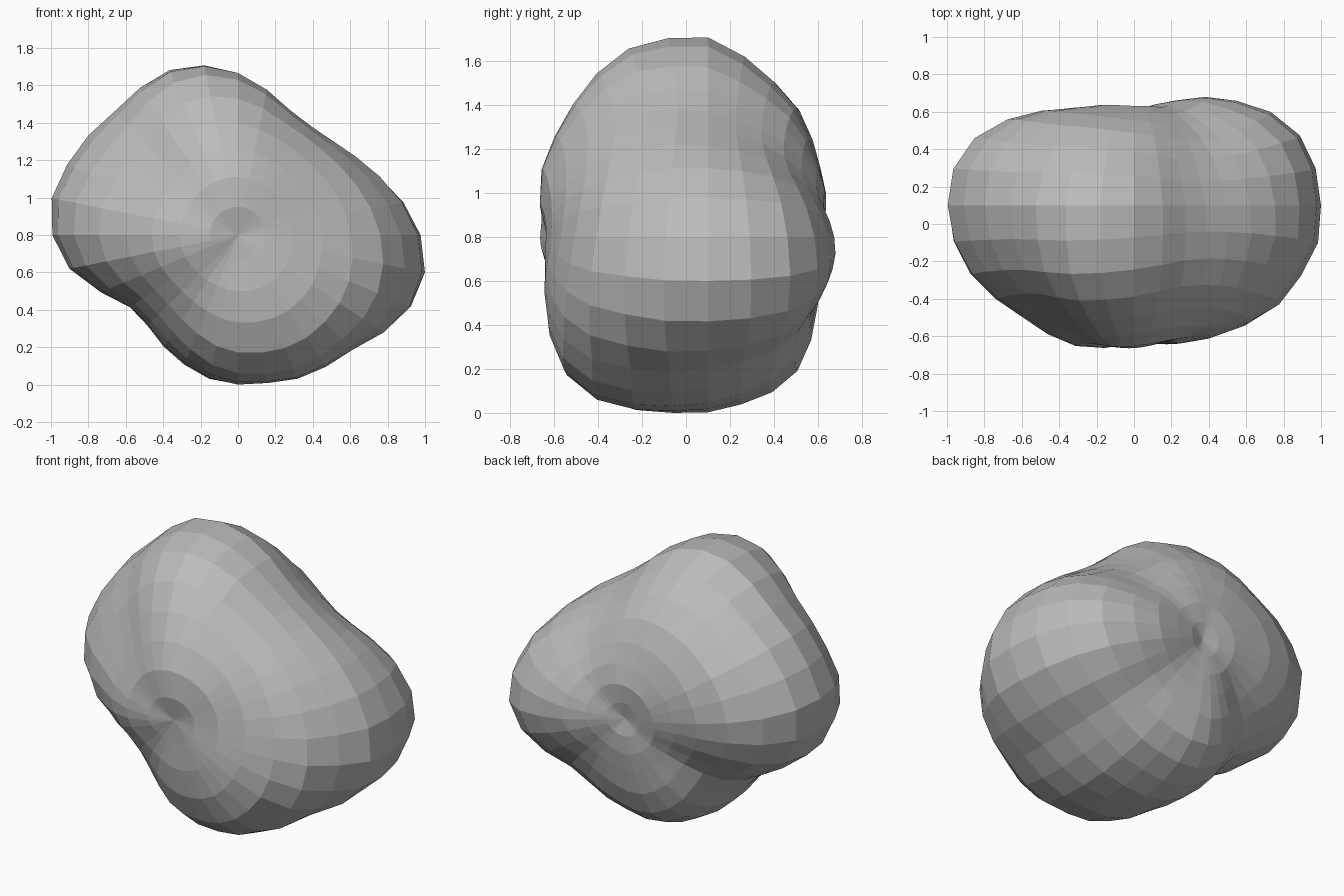
import bpy
import bmesh
import math
from mathutils import Matrix, Vector

default_cube = bpy.data.objects.get("Cube")
if default_cube:
    bpy.data.objects.remove(default_cube, do_unlink=True)

SEGMENTS, RINGS = 32, 16
CENTRE = Vector((0, 0.1, 0.8))

# Radius of the boulder's widest outline, counter-clockwise from +x
OUTLINE = [.98, .91, .83, .76, .71, .69, .71, .78,
           .86, .92, .95, .94, .93, .96, .99, 1.02,
           1, .93, .81, .71, .70, .73, .76, .79,
           .80, .80, .82, .83, .85, .93, 1, 1.02]

# Radius from the front pole to the back pole along four sides
RIGHT = [.73, .75, .77, .80, .85, .91, .94, .98,
         .98, .98, .96, .89, .79, .70, .61, .55, .50]
TOP = [.73, .78, .82, .84, .87, .91, .94, .93,
       .91, .83, .75, .69, .63, .59, .57, .53, .50]
LEFT = [.73, .78, .82, .84, .86, .91, .96, .99,
        1, .99, .93, .82, .71, .62, .57, .53, .50]
BOTTOM = [.73, .74, .79, .85, .90, .90, .86, .82,
          .80, .78, .77, .74, .67, .60, .56, .53, .50]
SIDES = [(0, RIGHT), (9, TOP), (16, LEFT), (24, BOTTOM), (SEGMENTS, RIGHT)]

# Soft lumps and hollows between the sides: turn, ring, height
LUMPS = [(28, 4.5, .07), (21, 4.5, -.08), (13, 4.5, -.06), (3, 11, -.07),
         (6.5, 11, .04), (12, 11, .05), (18, 11, -.05), (27.5, 11, -.06)]
LUMP_WIDTH = 2.5


def sample(values, position, closed=False):
    """Read a list at a fractional position."""
    low = math.floor(position + 1e-6)
    part = position - low
    if closed:
        first, second = low % len(values), (low + 1) % len(values)
    else:
        first = max(0, min(low, len(values) - 1))
        second = min(first + 1, len(values) - 1)
    return values[first] + (values[second] - values[first]) * part


def side_radius(turn, ring):
    """Blend smoothly between the two neighbouring side profiles."""
    for (start, before), (end, after) in zip(SIDES, SIDES[1:]):
        if turn <= end:
            part = (turn - start) / (end - start)
            ease = (1 - math.cos(math.pi * part)) / 2
            a, b = sample(before, ring), sample(after, ring)
            return a + (b - a) * ease
    return sample(RIGHT, ring)


def lump_height(turn, ring):
    """Add up the soft lumps, wrapping around the boulder."""
    total = 0
    for lump_turn, lump_ring, height in LUMPS:
        gap = abs(turn - lump_turn)
        gap = min(gap, SEGMENTS - gap)
        distance = math.hypot(gap, ring - lump_ring) / LUMP_WIDTH
        total += height * math.exp(-distance ** 2)
    return total


def boulder_radius(direction):
    """Side profile and lumps, plus outline detail that fades at the poles."""
    turn = math.atan2(direction.z, direction.x) % math.tau / math.tau * SEGMENTS
    latitude = math.asin(max(-1, min(1, direction.y)))
    ring = (latitude / math.pi + 0.5) * RINGS
    detail = sample(OUTLINE, turn, closed=True) - side_radius(turn, RINGS / 2)
    radius = side_radius(turn, ring) + detail * math.cos(latitude) ** 3
    return radius + lump_height(turn, ring)


# Boulder: a faceted sphere with poles at front and back, pushed into shape
bm = bmesh.new()
bmesh.ops.create_uvsphere(bm, u_segments=SEGMENTS, v_segments=RINGS, radius=1)
bmesh.ops.rotate(bm, verts=bm.verts, matrix=Matrix.Rotation(math.pi / 2, 3, 'X'))
for vert in bm.verts:
    direction = vert.co.normalized()
    vert.co = CENTRE + direction * boulder_radius(direction)

# Rest the boulder on the ground
lowest = min(vert.co.z for vert in bm.verts)
bmesh.ops.translate(bm, verts=bm.verts, vec=(0, 0, -lowest))
bmesh.ops.recalc_face_normals(bm, faces=bm.faces)

mesh = bpy.data.meshes.new("boulder")
bm.to_mesh(mesh)
bm.free()
boulder = bpy.data.objects.new("boulder", mesh)
bpy.context.collection.objects.link(boulder)

# Plain grey stone
stone = bpy.data.materials.new("stone_grey")
stone.use_nodes = True
colour = (0.5, 0.5, 0.5, 1)
stone.diffuse_color = colour
stone.node_tree.nodes["Principled BSDF"].inputs["Base Color"].default_value = colour
mesh.materials.append(stone)
